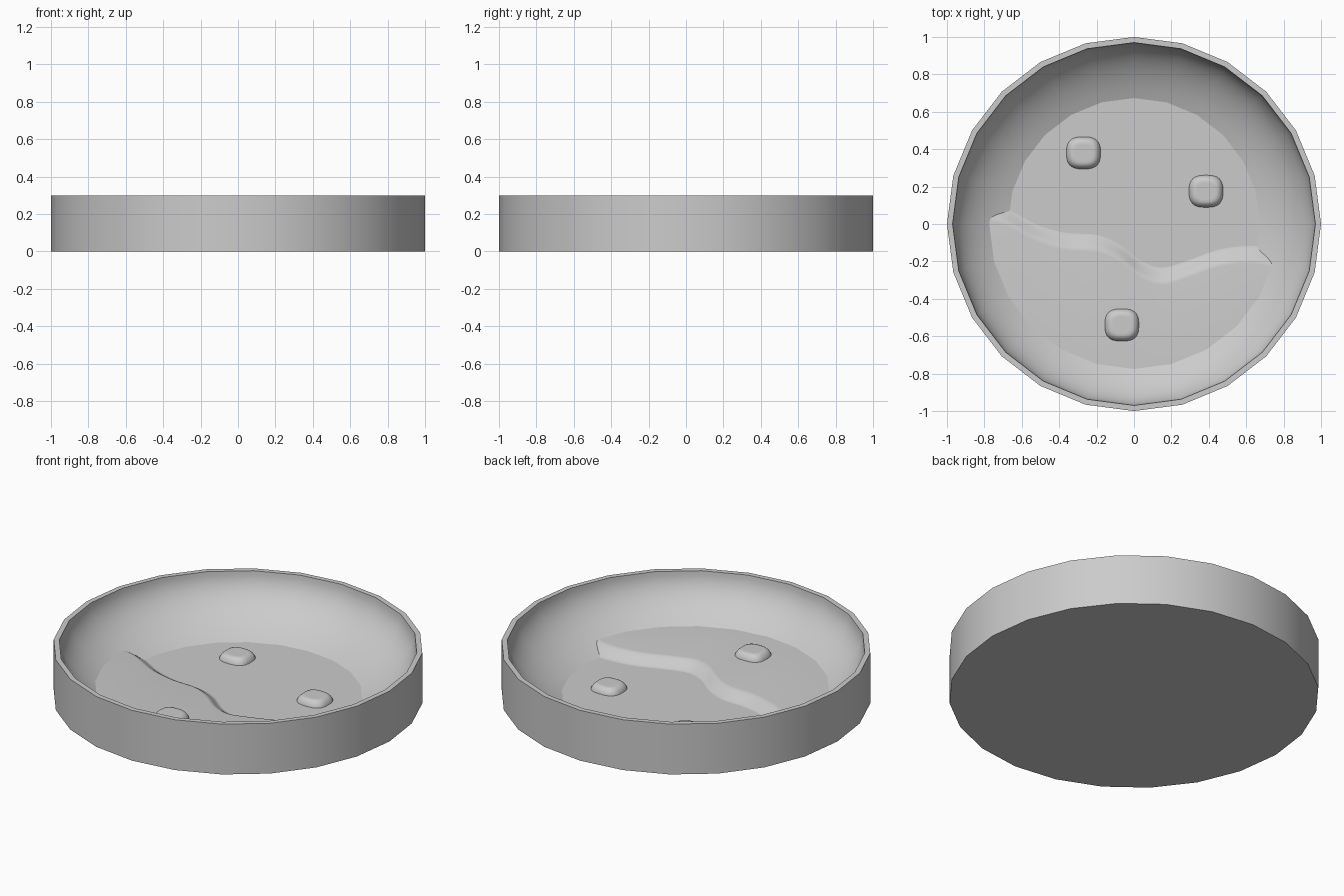
import bpy, math

cube = bpy.data.objects.get("Cube")
if cube:
    bpy.data.objects.remove(cube, do_unlink=True)

SIDES = 24
RIM, RADIUS, DEPTH = 0.3, 0.97, 0.4     # elliptical hollow
FLOOR, SHELF = 0.012, 0.06              # two floor levels

grey = bpy.data.materials.new("plain_grey")
grey.use_nodes = True
grey.diffuse_color = (0.6, 0.6, 0.6, 1)
grey.node_tree.nodes["Principled BSDF"].inputs["Base Color"].default_value = (0.6, 0.6, 0.6, 1)


def loft(name, rows, closed, angle, cap_start=False, cap_end=False):
    """Skin equal-length rows of points into one object."""
    n = len(rows[0])
    verts = [p for row in rows for p in row]
    faces = []
    for r in range(len(rows) - 1):
        for i in range(n if closed else n - 1):
            j = (i + 1) % n
            faces.append((r * n + i, r * n + j, (r + 1) * n + j, (r + 1) * n + i))
    if cap_start:
        faces.append(tuple(reversed(range(n))))
    if cap_end:
        faces.append(tuple(range(len(verts) - n, len(verts))))
    mesh = bpy.data.meshes.new(name)
    mesh.from_pydata(verts, [], faces)
    mesh.materials.append(grey)
    obj = bpy.data.objects.new(name, mesh)
    bpy.context.collection.objects.link(obj)
    bpy.ops.object.select_all(action='DESELECT')
    obj.select_set(True)
    bpy.context.view_layer.objects.active = obj
    bpy.ops.object.shade_smooth_by_angle(angle=math.radians(angle))
    return obj


def ring(rx, ry, z, sides, power=2.0, cx=0.0, cy=0.0):
    """Superellipse outline; power 2 is a plain ellipse."""
    pts = []
    for i in range(sides):
        a = 2 * math.pi * i / sides
        c, s = math.cos(a), math.sin(a)
        pts.append((cx + rx * math.copysign(abs(c) ** (2 / power), c),
                    cy + ry * math.copysign(abs(s) ** (2 / power), s), z))
    return pts


# Dish: straight outer wall, thin rim, rounded hollow, flat floor
rows = [ring(1, 1, 0, SIDES), ring(1, 1, RIM, SIDES)]
end = math.asin((RIM - FLOOR) / DEPTH)
for k in range(13):
    t = end * k / 12
    r = RADIUS * math.cos(t)
    rows.append(ring(r, r, RIM - DEPTH * math.sin(t), SIDES))
loft("dish", rows, True, 18, cap_start=True, cap_end=True)

# Raised shelf with a wavy step along its back edge
PATH = [(-0.92, 0.08), (-0.8, 0.07), (-0.69, 0.045), (-0.52, -0.045), (-0.36, -0.09),
        (-0.2, -0.1), (-0.08, -0.15), (0.04, -0.24), (0.15, -0.275), (0.28, -0.24),
        (0.45, -0.18), (0.6, -0.16), (0.7, -0.17), (0.8, -0.2), (0.9, -0.22)]


def catmull(p, t):
    a, b, c, d = p
    return 0.5 * (2 * b + (c - a) * t + (2 * a - 5 * b + 4 * c - d) * t * t
                  + (3 * b - a - 3 * c + d) * t ** 3)


line = []
for i in range(len(PATH) - 3):
    seg = PATH[i:i + 4]
    for k in range(5):
        line.append([catmull([p[axis] for p in seg], k / 5) for axis in (0, 1)])

STEPS, HALF = 10, 0.05
rows = []
for x, y in line:
    row = []
    for k in range(STEPS + 1):
        u = k / STEPS
        z = FLOOR - 0.001 + (SHELF - FLOOR) * u * u * (3 - 2 * u)
        row.append((x, y + HALF * (1 - 2 * u), z))
    front = -math.sqrt(max(0.0, 0.85 ** 2 - x * x))
    row.append((x, min(front, y - 0.06), SHELF))
    rows.append(row)
shelf = loft("shelf", rows, False, 40)
shelf.data.flip_normals()

# Low rounded bumps on the two floor levels
PROFILE = [(1.0, -0.004), (0.97, 0.008), (0.88, 0.022), (0.76, 0.032), (0.64, 0.036), (0.5, 0.036)]
BUMPS = [("back_bump", -0.27, 0.38, FLOOR), ("side_bump", 0.385, 0.175, FLOOR),
         ("front_bump", -0.065, -0.54, SHELF)]
for name, x, y, z in BUMPS:
    rows = [ring(0.092 * s, 0.087 * s, z + h, 32, 2.8, x, y) for s, h in PROFILE]
    loft(name, rows, True, 50, cap_end=True)
